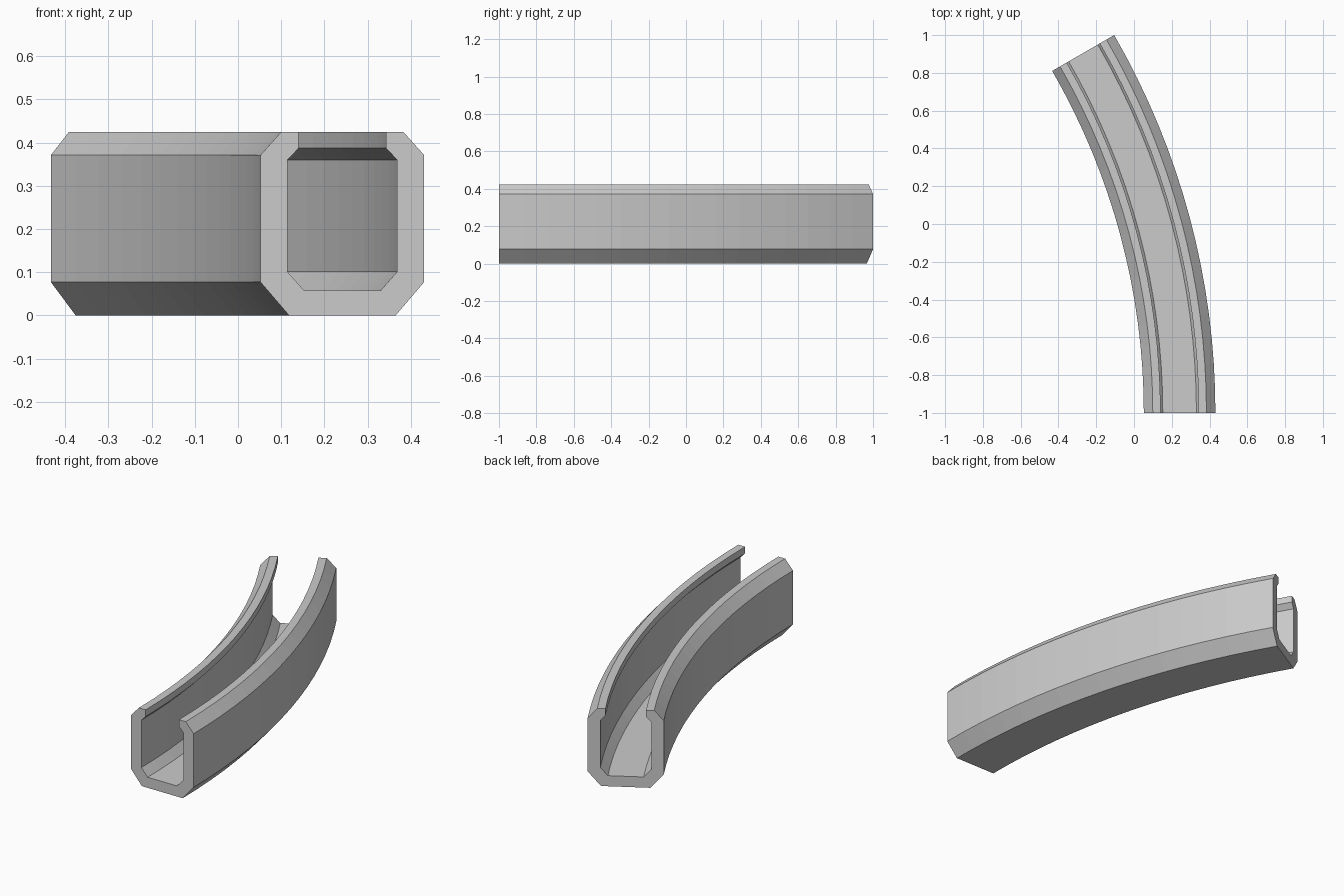
import bpy, bmesh, math

if "Cube" in bpy.data.objects:
    bpy.data.objects.remove(bpy.data.objects["Cube"])

RADIUS = 4.0           # outer wall radius of the bend
SWEEP = math.radians(30)
STEPS = 16
OUTER_X = 0.431
CENTRE_X = OUTER_X - RADIUS
MID_X = 0.2415         # middle of the channel at the front end

# Half of the channel section: (offset from middle, height)
half = [(0.1235, 0), (0.1895, 0.077), (0.1895, 0.371), (0.142, 0.424),
        (0.101, 0.424), (0.101, 0.387), (0.127, 0.36), (0.127, 0.101),
        (0.089, 0.058)]
section = half + [(-x, z) for x, z in reversed(half)]

# Sweep the section around the bend
bm = bmesh.new()
rings = []
for i in range(STEPS + 1):
    a = SWEEP * i / STEPS
    rings.append([bm.verts.new((CENTRE_X + (MID_X + x - CENTRE_X) * math.cos(a),
                                -1 + (MID_X + x - CENTRE_X) * math.sin(a), z))
                  for x, z in section])
n = len(section)
for r0, r1 in zip(rings, rings[1:]):
    for j in range(n):
        k = (j + 1) % n
        bm.faces.new((r0[j], r0[k], r1[k], r1[j]))

# End caps: floor piece plus a strip up each wall
for ring in (rings[0], rings[-1]):
    bm.faces.new(ring)
bmesh.ops.recalc_face_normals(bm, faces=bm.faces)

mesh = bpy.data.meshes.new("curved_channel")
bm.to_mesh(mesh)
bm.free()
channel = bpy.data.objects.new("curved_channel", mesh)
bpy.context.collection.objects.link(channel)

grey = bpy.data.materials.new("light_grey")
grey.diffuse_color = (0.6, 0.6, 0.6, 1)
grey.use_nodes = True
grey.node_tree.nodes["Principled BSDF"].inputs["Base Color"].default_value = grey.diffuse_color
mesh.materials.append(grey)
